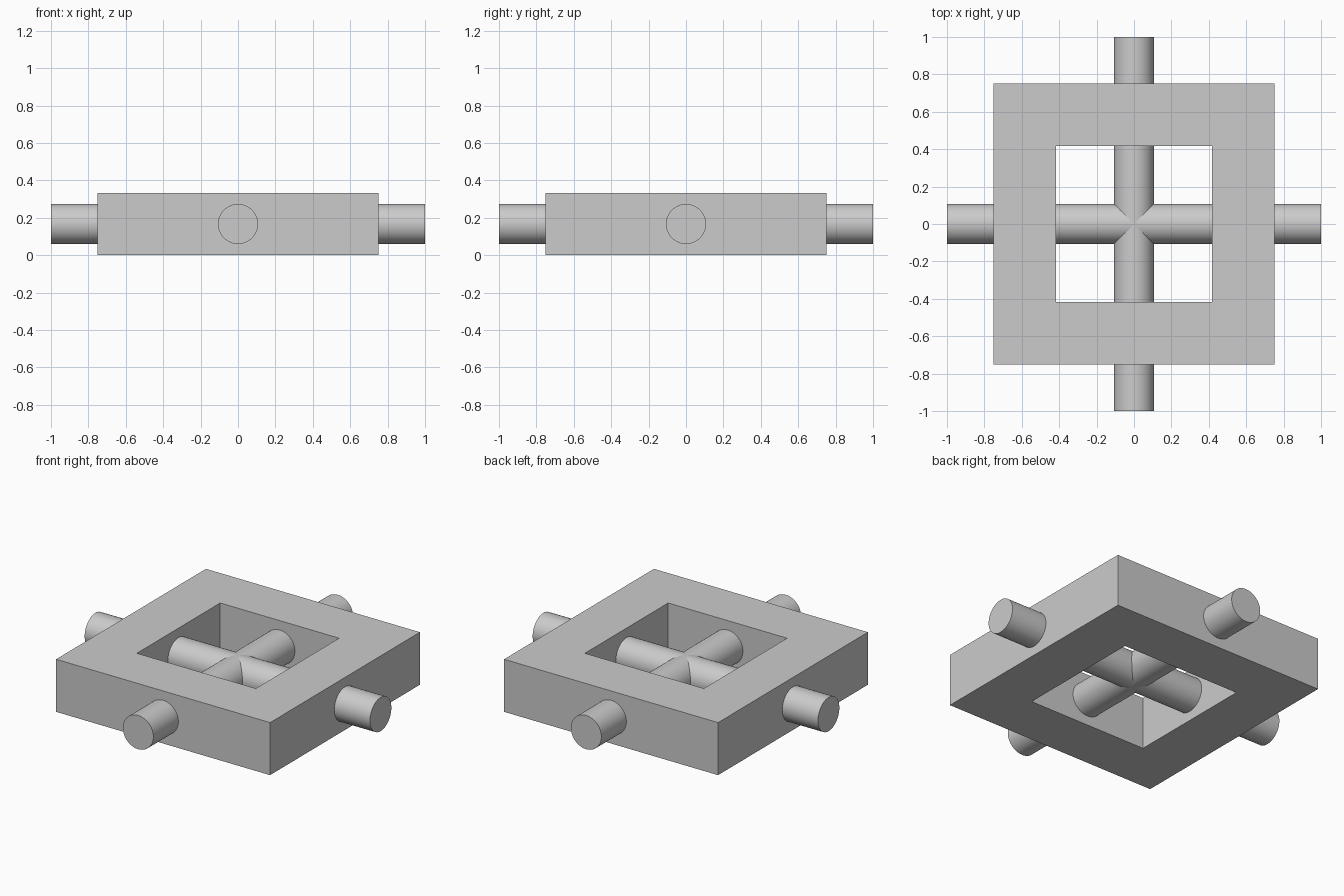
import bpy
import bmesh
import math
from mathutils import Matrix

HEIGHT = 0.333
OUTER = 0.75
INNER = 0.417
ROD_RADIUS = 0.107

cube = bpy.data.objects.get("Cube")
if cube:
    bpy.data.objects.remove(cube, do_unlink=True)

grey = bpy.data.materials.new("light_grey")
grey.use_nodes = True
colour = (0.6, 0.6, 0.6, 1)
grey.diffuse_color = colour
grey.node_tree.nodes["Principled BSDF"].inputs["Base Color"].default_value = colour


def make_object(name, bm):
    bmesh.ops.recalc_face_normals(bm, faces=bm.faces)
    mesh = bpy.data.meshes.new(name)
    bm.to_mesh(mesh)
    bm.free()
    mesh.materials.append(grey)
    obj = bpy.data.objects.new(name, mesh)
    bpy.context.collection.objects.link(obj)
    return obj


def square_ring(bm, half, z):
    corners = ((-1, -1), (1, -1), (1, 1), (-1, 1))
    return [bm.verts.new((x * half, y * half, z)) for x, y in corners]


# Square frame: four rings joined around its cross-section
bm = bmesh.new()
rings = [square_ring(bm, half, z) for half, z in
         ((OUTER, 0), (OUTER, HEIGHT), (INNER, HEIGHT), (INNER, 0))]
for i, ring in enumerate(rings):
    following = rings[(i + 1) % 4]
    for j in range(4):
        k = (j + 1) % 4
        bm.faces.new((ring[j], ring[k], following[k], following[j]))
make_object("square_frame", bm)


# Crossed round rods running through the frame walls
def add_rod(name, axis):
    bm = bmesh.new()
    turn = Matrix.Rotation(math.pi / 2, 4, axis)
    bmesh.ops.create_cone(bm, cap_ends=True, segments=64, radius1=ROD_RADIUS,
                          radius2=ROD_RADIUS, depth=2,
                          matrix=Matrix.Translation((0, 0, HEIGHT / 2)) @ turn)
    return make_object(name, bm)


rods = [add_rod("side_to_side_rod", 'Y'), add_rod("front_to_back_rod", 'X')]

# Smooth the round walls while keeping the end caps crisp
bpy.ops.object.select_all(action='DESELECT')
for rod in rods:
    rod.select_set(True)
bpy.context.view_layer.objects.active = rods[0]
bpy.ops.object.shade_smooth_by_angle(angle=math.radians(30))
